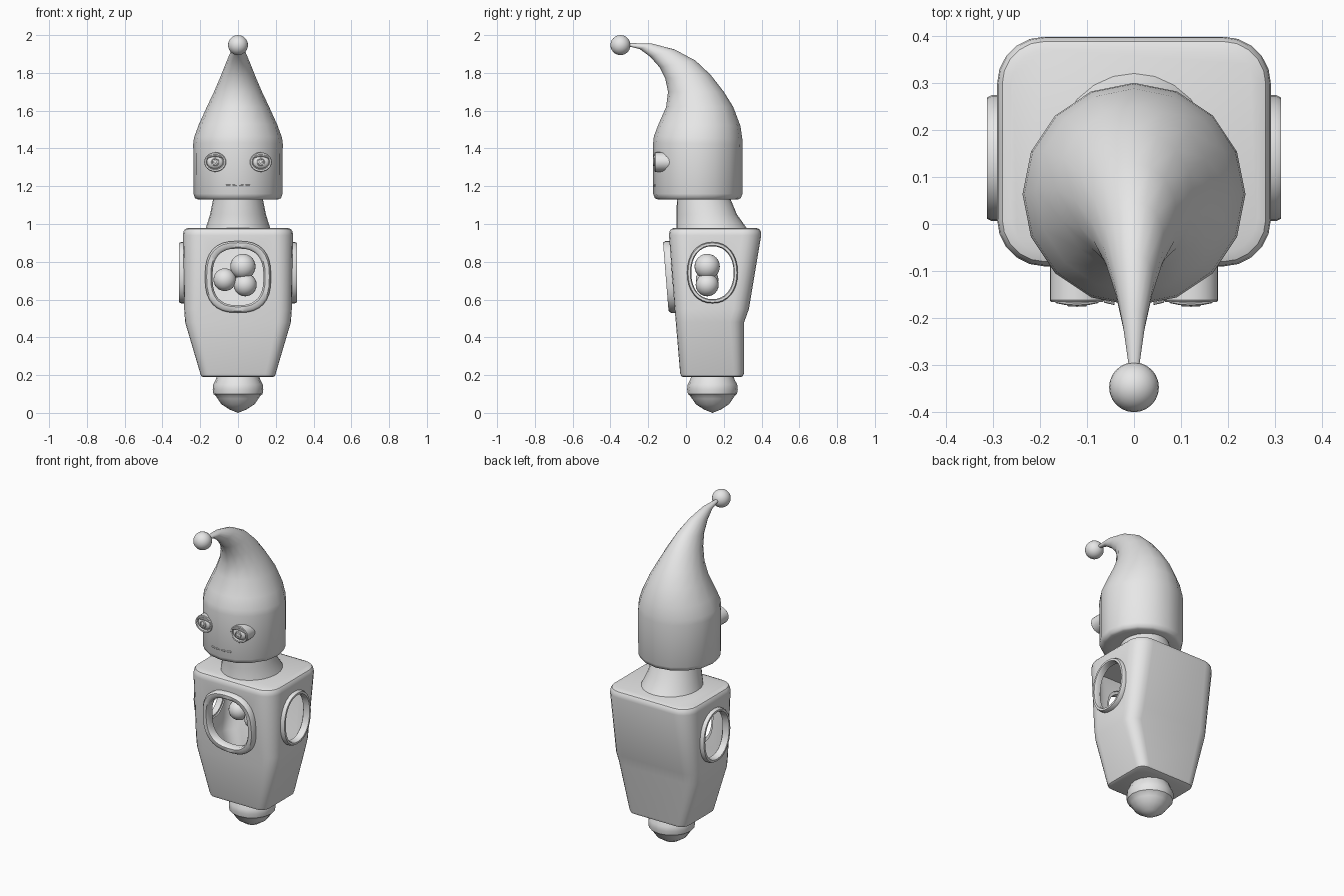
import bpy, bmesh, math
from mathutils import Vector as V

if "Cube" in bpy.data.objects:
    bpy.data.objects.remove(bpy.data.objects["Cube"])

grey = bpy.data.materials.new("plain_grey")
grey.diffuse_color = (0.8, 0.8, 0.8, 1)
grey.use_nodes = True
grey.node_tree.nodes["Principled BSDF"].inputs["Base Color"].default_value = grey.diffuse_color


def smooth(ob, angle=35):
    bpy.ops.object.select_all(action='DESELECT')
    ob.select_set(True)
    bpy.context.view_layer.objects.active = ob
    bpy.ops.object.shade_smooth_by_angle(angle=math.radians(angle))


def loft(name, rings, closed=False, angle=35):
    """Skin a list of equal-sized point rings; cap the ends unless closed."""
    bm = bmesh.new()
    vs = [[bm.verts.new(p) for p in r] for r in rings]
    n = len(vs[0])
    for i in range(len(vs) if closed else len(vs) - 1):
        a, b = vs[i], vs[(i + 1) % len(vs)]
        for j in range(n):
            k = (j + 1) % n
            bm.faces.new((a[j], a[k], b[k], b[j]))
    if not closed:
        bm.faces.new(vs[0])
        bm.faces.new(vs[-1])
    bmesh.ops.remove_doubles(bm, verts=bm.verts, dist=1e-5)
    bmesh.ops.recalc_face_normals(bm, faces=bm.faces)
    me = bpy.data.meshes.new(name)
    bm.to_mesh(me)
    bm.free()
    me.materials.append(grey)
    ob = bpy.data.objects.new(name, me)
    bpy.context.collection.objects.link(ob)
    smooth(ob, angle)
    return ob


def oval(c, u, v, n=16, power=2.0):
    """Superellipse ring around c with half axes u and v."""
    pts = []
    for i in range(n):
        t = 2 * math.pi * i / n
        ct, st = math.cos(t), math.sin(t)
        x = math.copysign(abs(ct) ** (2 / power), ct)
        y = math.copysign(abs(st) ** (2 / power), st)
        pts.append(V(c) + V(u) * x + V(v) * y)
    return pts


def lathe_z(name, cy, profile, n=16):
    return loft(name, [oval((0, cy, z), (max(r, 1e-6), 0, 0), (0, max(r, 1e-6), 0), n) for r, z in profile])


def ball(name, c, r, scale=(1, 1, 1), seg=24):
    bpy.ops.mesh.primitive_uv_sphere_add(segments=seg, ring_count=seg // 2, radius=r, location=c)
    ob = bpy.context.object
    ob.name, ob.scale = name, scale
    ob.data.materials.append(grey)
    smooth(ob, 60)
    return ob


def frame(name, c, u, v, nrm, half, depth, n=32, power=2.0):
    """Window frame: rounded bar swept round a superellipse."""
    u, v, nrm = V(u), V(v), V(nrm)
    h, d = half, depth
    section = [(-h, -d), (h, -d), (h, d * 0.5), (h * 0.55, d), (-h * 0.55, d), (-h, d * 0.5)]
    rings = [oval(V(c) + nrm * b, u * (1 + a / u.length), v * (1 + a / v.length), n, power) for a, b in section]
    return loft(name, rings, closed=True, angle=50)


# Body: rounded-rectangle sections (z, half width, front y, back y, corner radius)
LEVELS = [(.19, .185, -.015, .29, .045), (.195, .195, -.025, .301, .05), (.21, .2, -.031, .307, .055),
          (.48, .28, -.054, .308, .075), (.55, .285, -.06, .333, .08), (.94, .291, -.09, .398, .1),
          (.96, .289, -.088, .396, .1), (.973, .28, -.08, .388, .09), (.98, .262, -.062, .37, .075)]


def body_rings(t):
    rings = []
    for z, w, y0, y1, r in LEVELS:
        z = min(max(z, .19 + t), .98 - t) if t else z
        w, y0, y1 = w - t, y0 + t, y1 - t
        ring = []
        for q, (cx, cy) in enumerate([(w - r, y1 - r), (r - w, y1 - r), (r - w, y0 + r), (w - r, y0 + r)]):
            for k in range(6):
                a = math.pi / 2 * (q + k / 5)
                ring.append((cx + r * math.cos(a), cy + r * math.sin(a), z))
        rings.append(ring)
    return rings


body = loft("body", body_rings(0))
inner = body_rings(.022)
cavity = loft("cavity_cutter", [inner[0]] + inner[3:6])
TILT = (0, -.08, 1)
FC, SC = V((0, -.078, .72)), V((0, .14, .742))
fu, fv = V((.148, 0, 0)), V(TILT) * .168
su, sv = V((0, .122, 0)), V((0, 0, .15))
front_cut = loft("front_window_cutter", [oval(FC + V((0, y, 0)), fu, fv, 32, 2.6) for y in (-.2, .15)])
side_cut = loft("side_window_cutter", [oval(SC + V((x, 0, 0)), su, sv, 32, 2.2) for x in (-.5, .5)])
for cutter in (cavity, front_cut, side_cut):
    cutter.hide_render = True
    m = body.modifiers.new("cut", 'BOOLEAN')
    m.operation, m.object, m.solver = 'DIFFERENCE', cutter, 'EXACT'
    bpy.context.view_layer.objects.active = body
    bpy.ops.object.modifier_apply(modifier=m.name)
    bpy.data.objects.remove(cutter)
smooth(body, 32)

# Window frames
frame("front_window_frame", FC + V((0, -.005, 0)), (.155, 0, 0), V(TILT) * .17, (0, -1, 0), .02, .024, power=2.6)
for s, side in ((-1, "left"), (1, "right")):
    frame(side + "_window_frame", SC + V((s * .292, 0, 0)), (0, .123, 0), (0, 0, .151), (s, 0, 0),
          .011, .02, power=2.2)

# Balls floating inside the body
for i, (x, z, r) in enumerate([(.026, .775, .067), (-.07, .705, .06), (.038, .678, .061)]):
    ball(f"inner_ball_{i + 1}", (x, .112, z), r)

# Bottom nozzle
lathe_z("nozzle", .14, [(.11, .2), (.118, .175), (.131, .15), (.134, .125), (.13, .1), (.118, .09),
                        (.108, .075), (.088, .046), (.045, .018), (0, 0)])

# Neck, flaring and leaning back towards the shoulders
loft("neck", [oval((0, cy, z), (rx, 0, 0), (0, ry, 0), 24) for z, cy, rx, ry in
              [(.96, .14, .177, .195), (.98, .135, .17, .185), (1.05, .11, .148, .16), (1.15, .09, .128, .138)]])

# Head and curled hat in one skin: (front y, front z, back y, back z, half width)
HEAD = [(-.10, 1.13, .225, 1.13, .163), (-.15, 1.13, .275, 1.13, .213), (-.165, 1.137, .29, 1.137, .228),
        (-.174, 1.16, .299, 1.16, .236), (-.174, 1.43, .3, 1.42, .237), (-.17, 1.465, .298, 1.45, .233),
        (-.145, 1.53, .288, 1.52, .208), (-.105, 1.62, .25, 1.62, .165), (-.095, 1.70, .2, 1.70, .127),
        (-.11, 1.77, .13, 1.79, .093), (-.14, 1.83, .05, 1.865, .066), (-.19, 1.886, -.06, 1.924, .042),
        (-.245, 1.926, -.18, 1.955, .024), (-.31, 1.942, -.31, 1.958, .01)]
loft("head_and_hat", [oval((0, (a + c) / 2, (b + d) / 2), (w, 0, 0), (0, (c - a) / 2, (d - b) / 2))
                      for a, b, c, d, w in HEAD], angle=60)
ball("hat_bobble", (0, -.347, 1.947), .053)

# Eyes: socket tube, eyeball, iris ring, pupil and upper lid
for s, side in ((-1, "left"), (1, "right")):
    ex, ez = s * .121, 1.328
    loft(side + "_eye_socket", [oval((ex, y, ez), (a, 0, 0), (0, 0, b), 24) for y, a, b in
                                [(-.05, .058, .052), (-.162, .058, .052), (-.166, .055, .049),
                                 (-.166, .047, .04), (-.155, .044, .037)]])
    ball(side + "_eyeball", (ex, -.15, ez), .045, (1, .5, .8))
    frame(side + "_iris_ring", (ex, -.171, ez), (.018, 0, 0), (0, 0, .018), (0, -1, 0), .003, .004, 16)
    ball(side + "_pupil", (ex, -.172, ez), .008, (1, .5, 1), 12)
    # lid bar arching over the eyeball
    loft(side + "_eyelid", [oval((ex + .046 * t, -.168 + .006 * t * t, ez + .034 - .012 * t * t),
                                 (0, .006, 0), (0, 0, .006), 8) for t in (-1, -.5, 0, .5, 1)])

# Mouth: four short dashes on the face
for i in range(4):
    x0 = -.064 + i * .035
    pts = []
    for x in (x0, x0 + .023):
        y = .063 - math.sqrt(.237 ** 2 - x * x)
        pts.append(oval((x, y + .003, 1.203), (0, .005, 0), (0, 0, .005), 8))
    loft(f"mouth_dash_{i + 1}", pts)
